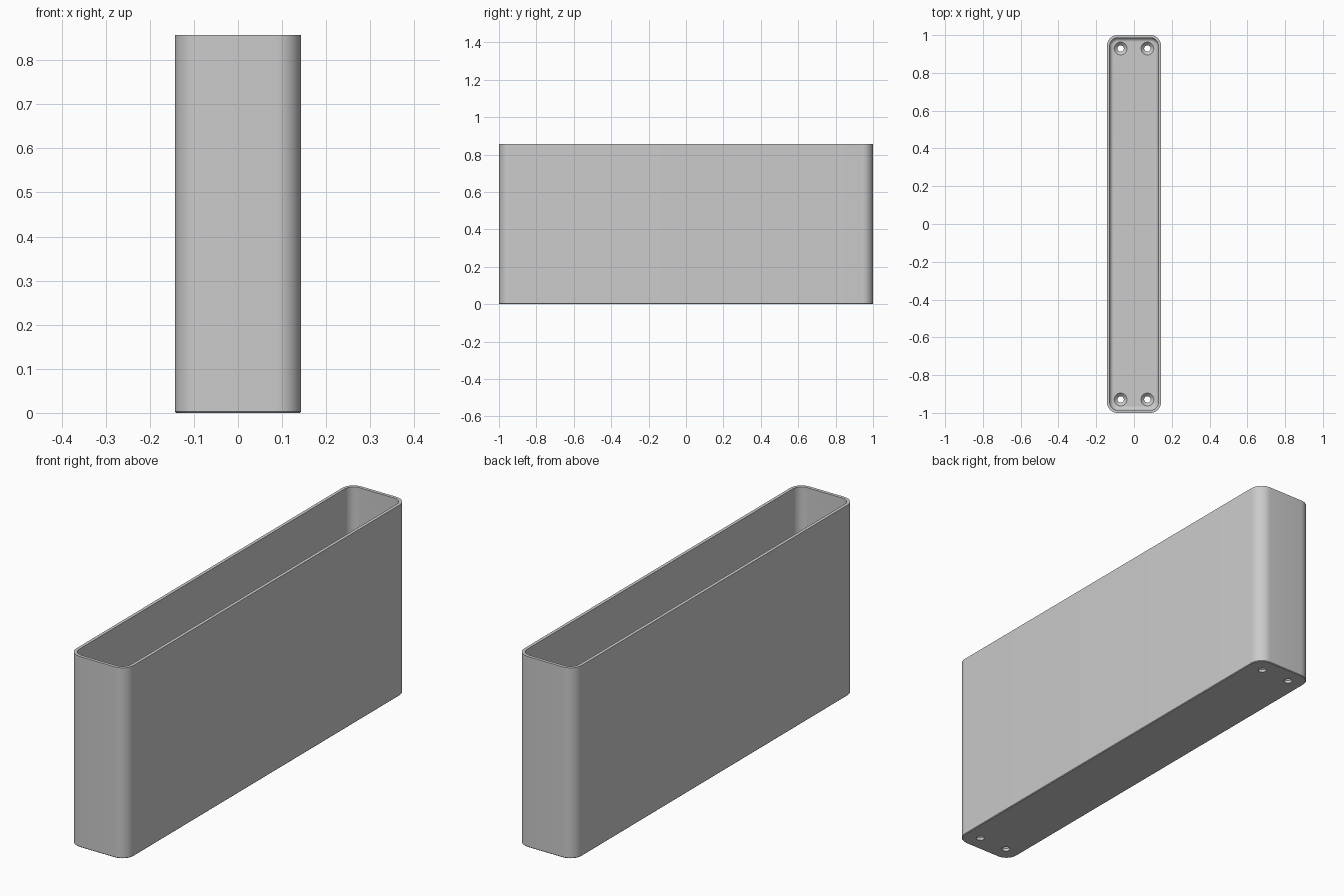
import bpy, bmesh, math

old = bpy.data.objects.get("Cube")
if old:
    bpy.data.objects.remove(old, do_unlink=True)

HALF_X, HALF_Y, HEIGHT = 0.143, 1.0, 0.857
CORNER, WALL, FLOOR, FILLET = 0.057, 0.0143, 0.029, 0.021
HOLE_X, HOLE_Y = 0.071, 0.929

grey = bpy.data.materials.new("plain grey")
grey.use_nodes = True
colour = (0.6, 0.6, 0.6, 1)
grey.diffuse_color = colour
grey.node_tree.nodes["Principled BSDF"].inputs["Base Color"].default_value = colour


def rounded_loop(bm, inset, z, steps=10):
    """Rounded rectangle ring, pulled in from the outer outline."""
    r = CORNER - inset
    ring = []
    for quarter, (sx, sy) in enumerate([(1, 1), (-1, 1), (-1, -1), (1, -1)]):
        for i in range(steps + 1):
            a = (quarter + i / steps) * math.pi / 2
            ring.append(bm.verts.new((sx * (HALF_X - CORNER) + r * math.cos(a),
                                      sy * (HALF_Y - CORNER) + r * math.sin(a), z)))
    return ring


def finish(bm, name):
    bmesh.ops.recalc_face_normals(bm, faces=bm.faces)
    mesh = bpy.data.meshes.new(name)
    bm.to_mesh(mesh)
    bm.free()
    mesh.materials.append(grey)
    obj = bpy.data.objects.new(name, mesh)
    bpy.context.collection.objects.link(obj)
    return obj


# Open tray: outside wall, flat rim, inside wall, filleted floor
profile = [(0.003, 0), (0, 0.003), (0, HEIGHT), (WALL, HEIGHT)]
for i in range(9):
    a = i / 8 * math.pi / 2
    profile.append((WALL + FILLET * (1 - math.cos(a)), FLOOR + FILLET * (1 - math.sin(a))))
bm = bmesh.new()
rings = [rounded_loop(bm, inset, z) for inset, z in profile]
for lower, upper in zip(rings, rings[1:]):
    for i in range(len(lower)):
        j = (i + 1) % len(lower)
        bm.faces.new((lower[i], lower[j], upper[j], upper[i]))
bm.faces.new(rings[0])
bm.faces.new(rings[-1])
box = finish(bm, "open_box")

# Countersunk screw hole cutters, one turned shape at each corner
bm = bmesh.new()
hole = [(0.017, -0.02), (0.017, 0.012), (0.034, FLOOR), (0.034, FLOOR + 0.025)]
SIDES = 32
for sx in (-1, 1):
    for sy in (-1, 1):
        rings = [[bm.verts.new((sx * HOLE_X + r * math.cos(k * math.tau / SIDES),
                                sy * HOLE_Y + r * math.sin(k * math.tau / SIDES), z))
                  for k in range(SIDES)] for r, z in hole]
        for a, b in zip(rings, rings[1:]):
            for k in range(SIDES):
                n = (k + 1) % SIDES
                bm.faces.new((a[k], a[n], b[n], b[k]))
        bm.faces.new(rings[0])
        bm.faces.new(rings[-1])
cutter = finish(bm, "screw_hole_cutter")
cutter.hide_render = True

# Cut the holes, then drop the cutter
cut = box.modifiers.new("screw_holes", 'BOOLEAN')
cut.operation = 'DIFFERENCE'
cut.solver = 'EXACT'
cut.object = cutter
bpy.ops.object.select_all(action='DESELECT')
box.select_set(True)
bpy.context.view_layer.objects.active = box
bpy.ops.object.modifier_apply(modifier=cut.name)
bpy.data.objects.remove(cutter, do_unlink=True)
bpy.ops.object.shade_smooth_by_angle(angle=math.radians(30))
